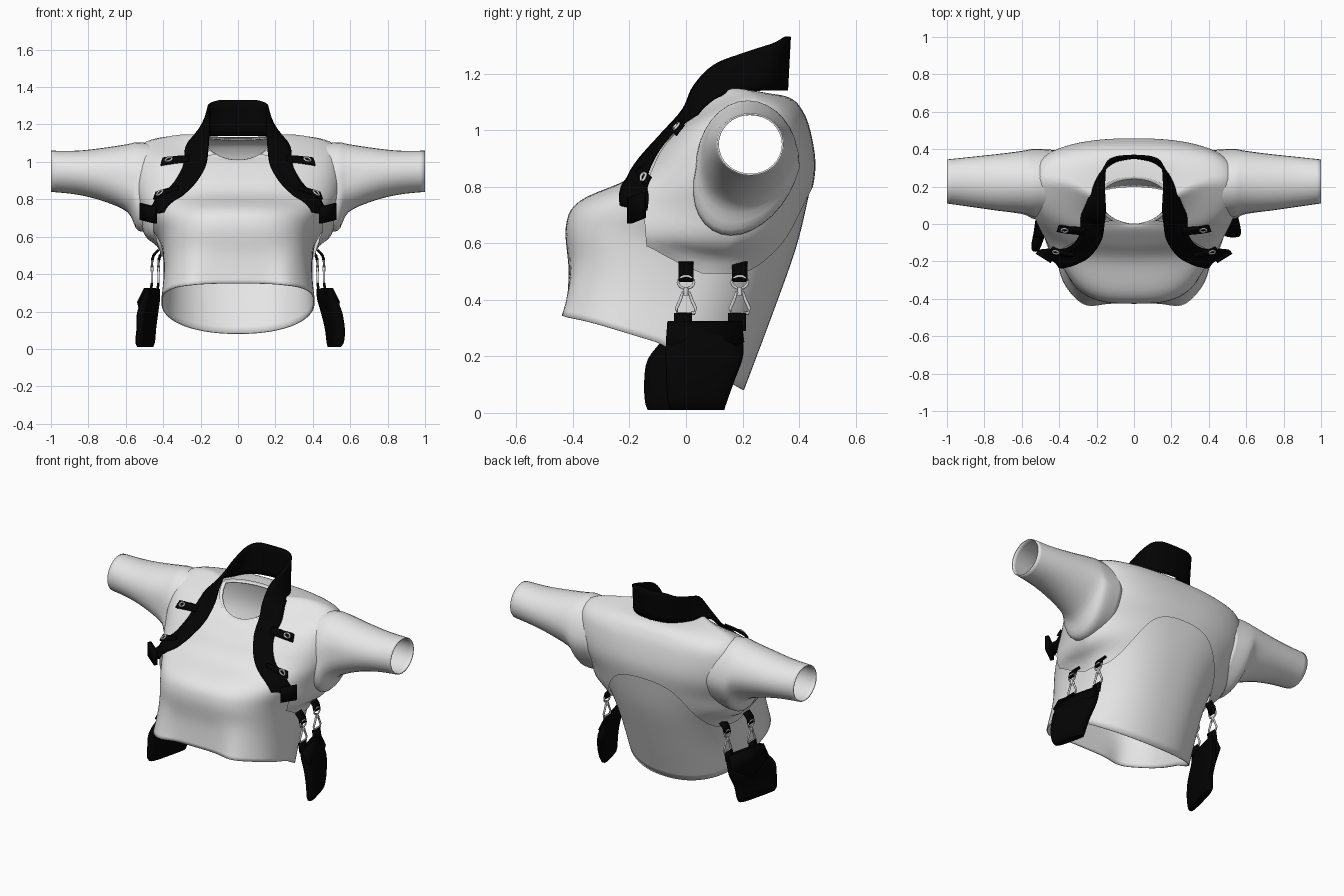
import bpy, math
from mathutils import Vector
from mathutils.bvhtree import BVHTree

if "Cube" in bpy.data.objects:
    bpy.data.objects.remove(bpy.data.objects["Cube"])


def material(name, col):
    m = bpy.data.materials.new(name)
    m.diffuse_color = (*col, 1)
    m.use_nodes = True
    m.node_tree.nodes["Principled BSDF"].inputs["Base Color"].default_value = m.diffuse_color
    return m


CLOTH = material("pale_cloth", (0.8, 0.8, 0.8))
BLACK = material("black_fabric", (0.001, 0.001, 0.001))
METAL = material("light_metal", (0.7, 0.7, 0.7))


def build(name, verts, faces, mat, mirror=False, thick=0, offset=-1):
    me = bpy.data.meshes.new(name)
    me.from_pydata([tuple(v) for v in verts], [], faces)
    me.materials.append(mat)
    me.shade_smooth()
    me.set_sharp_from_angle(angle=math.radians(50))
    ob = bpy.data.objects.new(name, me)
    bpy.context.collection.objects.link(ob)
    if mirror:
        ob.modifiers.new("mirror", 'MIRROR').merge_threshold = 0.002
    if thick:
        s = ob.modifiers.new("thickness", 'SOLIDIFY')
        s.thickness, s.offset = thick, offset
    return ob


def grid(rows, closed=False):
    n = len(rows[0])
    verts = [Vector(p) for r in rows for p in r]
    faces = []
    for r in range(len(rows) - 1):
        for c in range(n if closed else n - 1):
            d = (c + 1) % n
            faces.append((r * n + c, r * n + d, (r + 1) * n + d, (r + 1) * n + c))
    return verts, faces


def spline(keys, t):
    # Catmull-Rom through equal-length tuples
    i = max(0, min(len(keys) - 2, int(t)))
    f = t - i
    a, b, c, d = (keys[max(0, min(len(keys) - 1, i + k))] for k in (-1, 0, 1, 2))
    return [0.5 * (2 * q + (r - p) * f + (2 * p - 5 * q + 4 * r - s) * f * f
                   + (3 * q - p - 3 * r + s) * f ** 3) for p, q, r, s in zip(a, b, c, d)]


def tube(name, path, rad, mat, closed=True):
    path = [Vector(p) for p in path]
    n, rows = len(path), []
    for i, p in enumerate(path):
        q0 = path[i - 1] if closed or i else p
        q1 = path[(i + 1) % n] if closed or i < n - 1 else p
        t = (q1 - q0).normalized()
        u = t.cross(Vector((0.83, 0.5, 0.21))).normalized()
        w = t.cross(u)
        rows.append([p + (u * math.cos(k * math.pi / 4) + w * math.sin(k * math.pi / 4)) * rad
                     for k in range(8)])
    if closed:
        rows.append(rows[0])
    return build(name, *grid(rows, True), mat, mirror=True)


# Torso rings: front y, z / side x, y, z / back y, z / front and back roundness
RINGS = [(-.425, .35, .41, -.10, .25, .205, .08, .63, .92),
         (-.415, .50, .397, -.02, .40, .31, .36, .64, .88),
         (-.425, .66, .41, .08, .55, .388, .58, .67, .86),
         (-.375, .75, .46, .14, .64, .43, .75, .74, .82),
         (-.20, .83, .54, .18, .80, .45, .87, .78, .8),
         (-.11, .92, .55, .21, .98, .436, .98, .8, .76),
         (-.05, .98, .50, .23, 1.097, .408, 1.06, .8, .76),
         (-.02, 1.005, .34, .21, 1.135, .358, 1.11, .9, .85),
         (.00, 1.012, .18, .13, 1.14, .24, 1.125, 1, 1)]


def body(a, v):
    yf, zf, w, ys, zs, yb, zb, pf, pb = spline(RINGS, v)
    s, c = math.sin(a), math.cos(a)
    p, ye, ze = (pf, yf, zf) if c > 0 else (pb, yb, zb)
    k = abs(c) ** p
    q = Vector((math.copysign(abs(s) ** p, s) * w, ys + (ye - ys) * k, zs + (ze - zs) * k))
    if c > 0:   # hem juts out softly at two front corners
        q.y -= .035 * max(0, 1 - v / 1.4) * math.exp(-((abs(q.x) - .26) / .09) ** 2)
    return q


def cut_armholes(verts, faces):
    def inside(f):
        m = sum((verts[i] for i in f), Vector()) / len(f)
        return abs(m.x) > .42 and ((m.y - .22) / .155) ** 2 + ((m.z - .89) / .19) ** 2 < 1
    return [f for f in faces if not inside(f)]


# Cropped top
COLS = 96
verts, faces = grid([[body(2 * math.pi * c / COLS, r / 5) for c in range(COLS)]
                     for r in range(41)], True)
SKIN = BVHTree.FromPolygons(verts, faces)
build("cropped_top", verts, cut_armholes(verts, faces), CLOTH, thick=.008)


def lift(p, d, snap=False):
    # keep a point at least d outside the top, or lay it on at d
    p = Vector(p)
    loc, nor, _, _ = SKIN.find_nearest(p)
    return loc + nor * d if snap or (p - loc).dot(nor) < d else p


# Short overlayer with an arched back
EDGE = [(80,), (78,), (74,), (64,), (40,), (28,), (26,), (30,), (35,)]
rows = []
for r in range(29):
    row = []
    for c in range(41):
        u, w = c / 40, r / 28
        e = max(0, min(1, (u - .35) / .65))
        low = 1.6 + 1.8 * e * e * (3 - 2 * e) + .4 * max(0, 1 - u / .15)
        v = low + (7.85 - low) * w
        a0 = math.radians(spline(EDGE, v)[0])
        a = a0 + (math.pi - a0) * u
        p = body(a, v)
        flare = .045 * math.sin(a) ** 4 * math.exp(-((p.z - .64) / .08) ** 2)
        q = lift(p, .008 + flare, True)
        if c == 40:
            q.x = 0
        row.append(q)
    rows.append(row)
verts, faces = grid(rows)
build("overlayer", verts, cut_armholes(verts, faces), CLOTH, mirror=True)

# Sleeves: x, y min, y max, z min, z max, forward droop
SLEEVE = [(.42, .04, .395, .65, 1.09, .05), (.53, .035, .402, .63, 1.105, .06),
          (.59, .055, .392, .73, 1.095, .035), (.72, .07, .375, .79, 1.075, .01),
          (.86, .09, .36, .825, 1.06, 0), (1.0, .11, .345, .84, 1.06, 0)]
rows = []
for r in range(21):
    x, y0, y1, z0, z1, dr = spline(SLEEVE, r / 4)
    row = []
    for c in range(32):
        t = 2 * math.pi * c / 32
        row.append((x, (y0 + y1) / 2 - (y1 - y0) / 2 * math.sin(t) - dr * max(0, -math.cos(t)),
                    (z0 + z1) / 2 + (z1 - z0) / 2 * math.cos(t)))
    rows.append(row)
build("sleeve", *grid(rows, True), CLOTH, mirror=True, thick=.006)

# Standing collar running down into the lapels: base edge, free edge
COLLAR = [(0, .355, 1.14, 0, .365, 1.33), (.10, .335, 1.14, .10, .355, 1.33),
          (.17, .28, 1.14, .15, .315, 1.31), (.215, .20, 1.135, .16, .20, 1.27),
          (.25, .115, 1.12, .155, .10, 1.228), (.28, .05, 1.07, .155, .03, 1.155),
          (.285, 0, 1.0, .16, -.01, 1.07), (.295, -.06, .95, .175, -.09, .98),
          (.345, -.11, .86, .23, -.17, .89), (.43, -.13, .785, .30, -.21, .82),
          (.51, -.14, .72, .39, -.225, .73)]
rows = []
for r in range(51):
    k = spline(COLLAR, r / 5)
    row = [Vector(k[:3]).lerp(Vector(k[3:]), j / 5) for j in range(6)]
    rows.append([lift(p, .02) if p.z < 1.05 else p for p in row])
build("collar_and_lapels", *grid(rows), BLACK, mirror=True, thick=.012, offset=0)

# Lapel tabs with eyelets
for i, (x0, x1, y, z, h) in enumerate([(.26, .41, -.03, 1.01, .034), (.31, .45, -.14, .825, .025)]):
    rows = [[lift((x0 + (x1 - x0) * c / 8, y, z + h * (r - 1)), .03, True) for c in range(9)]
            for r in range(3)]
    build(f"lapel_tab_{i}", *grid(rows), BLACK, mirror=True, thick=.012, offset=0)
    ring = [lift((x1 - .04 + .018 * math.cos(t * math.pi / 8), y, z + .018 * math.sin(t * math.pi / 8)),
                 .038, True) for t in range(16)]
    tube(f"tab_eyelet_{i}", ring, .005, METAL)

# Hanging lapel end
rows = [[(.44 + .04 * c, -.20 + .025 * c, z + .01 * c) for c in range(3)] for z in (.67, .72, .76)]
build("lapel_end", *grid(rows), BLACK, mirror=True, thick=.022, offset=0)


def strap(name, y, hw, pts):
    rows = [[(x, y - hw, z) for x, z in pts], [(x, y + hw, z) for x, z in pts]]
    build(name, *grid(rows), BLACK, mirror=True, thick=.014, offset=0)


# Pouch hangers: upper strap, ring, snap hook, lower strap
for tag, y, x in (("front", -.0, .46), ("back", .19, .425)):
    strap(f"{tag}_upper_strap", y, .027, [(x - .035, .53), (x - .008, .50), (x, .465)])
    strap(f"{tag}_lower_strap", y - .01, .032, [(x, .352), (x + .01, .29)])
    tube(f"{tag}_ring", [(x, y + .028 * math.cos(t * math.pi / 8), .462 + .022 * math.sin(t * math.pi / 8))
                         for t in range(16)], .005, METAL)
    tube(f"{tag}_swivel", [(x, y, .445), (x, y, .43), (x, y, .415)], .009, METAL, closed=False)
    tube(f"{tag}_hook", [(x, y + a, z) for a, z in ((-.012, .425), (-.02, .40), (-.034, .37), (-.03, .352),
                                                    (.03, .352), (.034, .37), (.02, .40), (.012, .425))],
         .006, METAL)

# Hip pouches, fronts swung outward: x, y, z centre and half sizes in x, y
RIGHT = [(.46, .065, .32, .012, .13), (.475, .065, .27, .03, .135), (.50, .065, .20, .036, .137),
         (.515, .05, .11, .036, .12), (.515, .04, .04, .032, .105), (.51, .04, .01, .02, .095)]
LEFT = [(.455, .065, .32, .012, .13), (.465, .06, .27, .026, .135), (.475, .025, .19, .03, .16),
        (.475, .0, .11, .028, .148), (.48, -.005, .04, .03, .14), (.48, -.005, .01, .02, .13)]
FLAP = [(-.065, .322, 0), (.195, .322, 0), (.205, .25, .035), (.07, .16, .05), (-.07, .25, .035)]
for side, keys, sg in (("right", RIGHT, 1), ("left", LEFT, -1)):
    rows = []
    for r in range(21):
        x, y, z, hx, hy = spline(keys, 5 - r / 4)
        row = []
        for c in range(24):
            t = 2 * math.pi * c / 24 * sg
            cs, sn = math.cos(t), math.sin(t)
            py = y + hy * math.copysign(abs(sn) ** .6, sn)
            px = x + hx * math.copysign(abs(cs) ** .6, cs) - .25 * (py - .06)
            row.append((sg * px, py, z))
        rows.append(row)
    verts, faces = grid(rows, True)
    faces += [tuple(reversed(range(24))), tuple(range(480, 504))]
    build(f"{side}_pouch", verts, faces, BLACK)
    # flap with a pointed lower edge
    verts = [(sg * (keys[0][0] + .012 + dx - .25 * (y - .06)), y, z) for y, z, dx in FLAP]
    tris = [(0, 1, 2), (0, 2, 4), (2, 3, 4)]
    build(f"{side}_pouch_flap", verts, tris if sg > 0 else [f[::-1] for f in tris], BLACK,
          thick=.012, offset=0)
